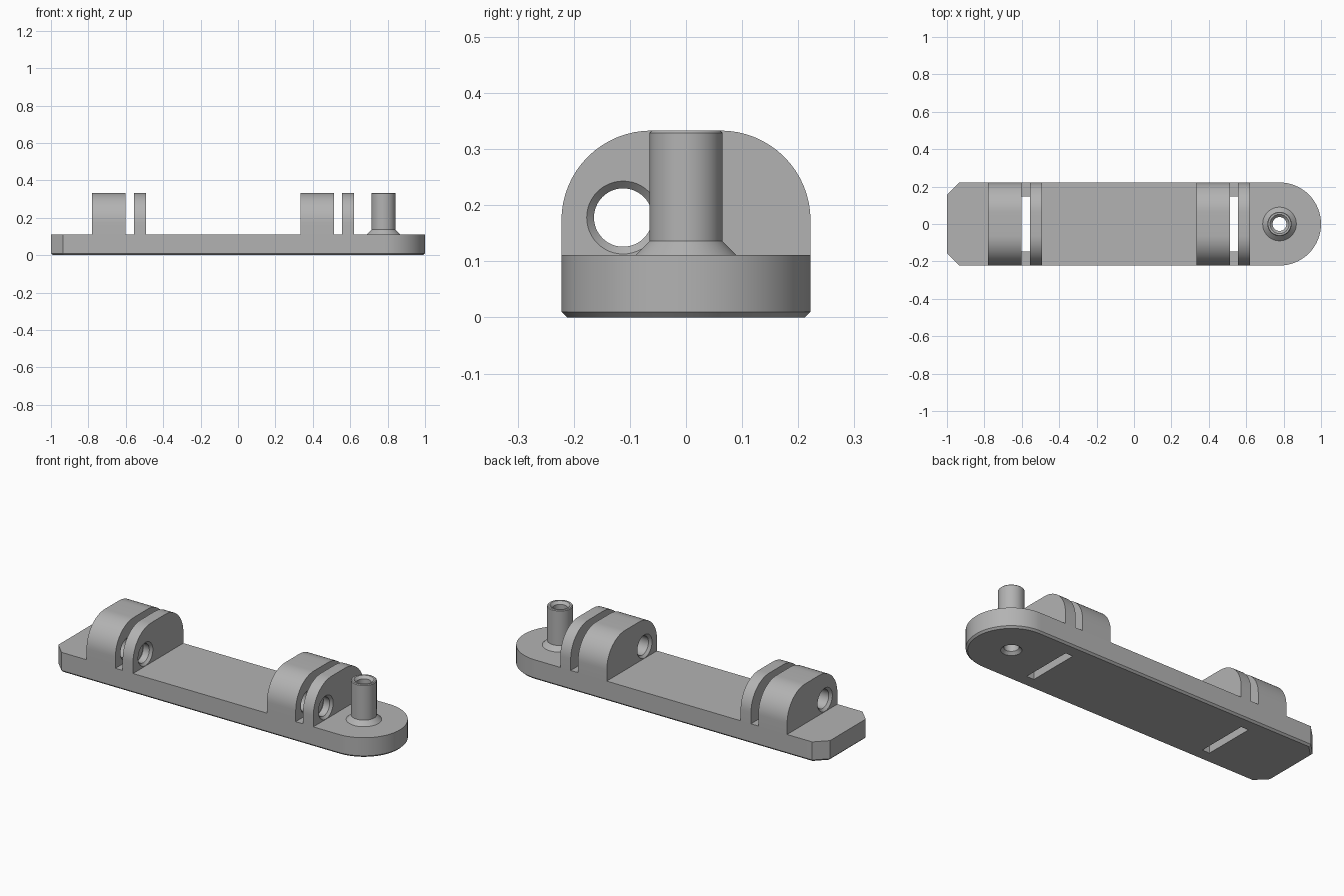
import bpy, bmesh
from math import pi, cos, sin
from mathutils import Matrix

if "Cube" in bpy.data.objects:
    bpy.data.objects.remove(bpy.data.objects["Cube"], do_unlink=True)

HALF = 0.222      # half width
DECK = 0.111      # top of the base plate
TOP = 0.333       # top of the lugs and post
POST_X = 0.778
HOLE_Y, HOLE_Z = -0.112, 0.178

grey = bpy.data.materials.new("plain grey")
grey.use_nodes = True
grey.diffuse_color = (0.45, 0.45, 0.45, 1)
grey.node_tree.nodes["Principled BSDF"].inputs["Base Color"].default_value = grey.diffuse_color


def finish(name, bm):
    bmesh.ops.recalc_face_normals(bm, faces=bm.faces)
    mesh = bpy.data.meshes.new(name)
    bm.to_mesh(mesh)
    bm.free()
    mesh.materials.append(grey)
    ob = bpy.data.objects.new(name, mesh)
    bpy.context.collection.objects.link(ob)
    return ob


def activate(ob):
    bpy.ops.object.select_all(action='DESELECT')
    ob.select_set(True)
    bpy.context.view_layer.objects.active = ob


def smooth(ob):
    activate(ob)
    bpy.ops.object.shade_smooth_by_angle(angle=pi / 7)


def arc(cx, cy, r, start, end, n):
    return [(cx + r * cos(start + (end - start) * i / n),
             cy + r * sin(start + (end - start) * i / n)) for i in range(n + 1)]


def prism(points, offset):
    """Extrude a closed loop of 3D points along an offset."""
    bm = bmesh.new()
    face = bm.faces.new([bm.verts.new(p) for p in points])
    new = bmesh.ops.extrude_face_region(bm, geom=[face])["geom"]
    bmesh.ops.translate(bm, vec=offset, verts=[v for v in new if isinstance(v, bmesh.types.BMVert)])
    return bm


def lathe(profile, closed, steps=48):
    """Spin (radius, height) points round z; an open profile gets end caps."""
    bm = bmesh.new()
    rings = [[bm.verts.new((r * cos(2 * pi * i / steps), r * sin(2 * pi * i / steps), z))
              for i in range(steps)] for r, z in profile]
    pairs = list(zip(rings, rings[1:])) + ([(rings[-1], rings[0])] if closed else [])
    for a, b in pairs:
        for i in range(steps):
            j = (i + 1) % steps
            bm.faces.new((a[i], a[j], b[j], b[i]))
    if not closed:
        bm.faces.new(rings[0])
        bm.faces.new(rings[-1])
    return bm


def cut(ob, bm):
    cutter = finish("cutter", bm)
    cutter.hide_render = True
    mod = ob.modifiers.new("cut", 'BOOLEAN')
    mod.operation, mod.solver, mod.object = 'DIFFERENCE', 'EXACT', cutter
    activate(ob)
    bpy.ops.object.modifier_apply(modifier=mod.name)
    bpy.data.objects.remove(cutter, do_unlink=True)


def box(x0, x1, y0, y1, z0, z1):
    return prism([(x0, y0, z0), (x1, y0, z0), (x1, y1, z0), (x0, y1, z0)], (0, 0, z1 - z0))


# Base plate: round at one end, clipped corners at the other, chamfered underneath
outline = arc(POST_X, 0, HALF, -pi / 2, pi / 2, 40)
outline += [(-0.935, HALF), (-1, 0.157), (-1, -0.157), (-0.935, -HALF)]
bm = prism([(x, y, 0) for x, y in outline], (0, 0, DECK))
rim = [e for e in bm.edges if all(v.co.z < 0.001 for v in e.verts)]
bmesh.ops.bevel(bm, geom=rim, offset=0.01, offset_type='OFFSET', segments=1, affect='EDGES')
base = finish("base_plate", bm)

# Bore through the base with a countersink below
bm = lathe([(0.062, -0.01), (0.037, 0.015), (0.037, 0.2)], False)
bmesh.ops.translate(bm, vec=(POST_X, 0, 0), verts=bm.verts)
cut(base, bm)

# Hollow post with a flared foot
bm = lathe([(0.037, DECK), (0.09, DECK), (0.065, 0.136), (0.065, 0.329), (0.061, TOP),
            (0.051, TOP), (0.037, 0.319)], True)
bmesh.ops.translate(bm, vec=(POST_X, 0, 0), verts=bm.verts)
smooth(finish("hollow_post", bm))

# Rounded lugs, in pairs either side of a slot, each with a countersunk hole
R = 0.16
dome = arc(HALF - R, TOP - R, R, 0, pi / 2, 16) + arc(R - HALF, TOP - R, R, pi / 2, pi, 16)
dome = [(HALF, DECK)] + dome + [(-HALF, DECK)]


def lug(name, x0, x1):
    ob = finish(name, prism([(x0, y, z) for y, z in dome], (x1 - x0, 0, 0)))
    w, e = x1 - x0, 0.01
    bm = lathe([(0.075, -e), (0.052, 0.013), (0.052, w - 0.013), (0.075, w + e)], False)
    place = Matrix.Translation((x0, HOLE_Y, HOLE_Z)) @ Matrix.Rotation(pi / 2, 4, 'Y')
    bmesh.ops.transform(bm, matrix=place, verts=bm.verts)
    cut(ob, bm)
    smooth(ob)


for side, x in (("right", -0.78), ("left", 0.334)):
    lug(side + "_thick_lug", x, x + 0.178)
    lug(side + "_thin_lug", x + 0.223, x + 0.287)
    cut(base, box(x + 0.178, x + 0.223, -0.147, 0.147, -0.1, 0.2))
smooth(base)
